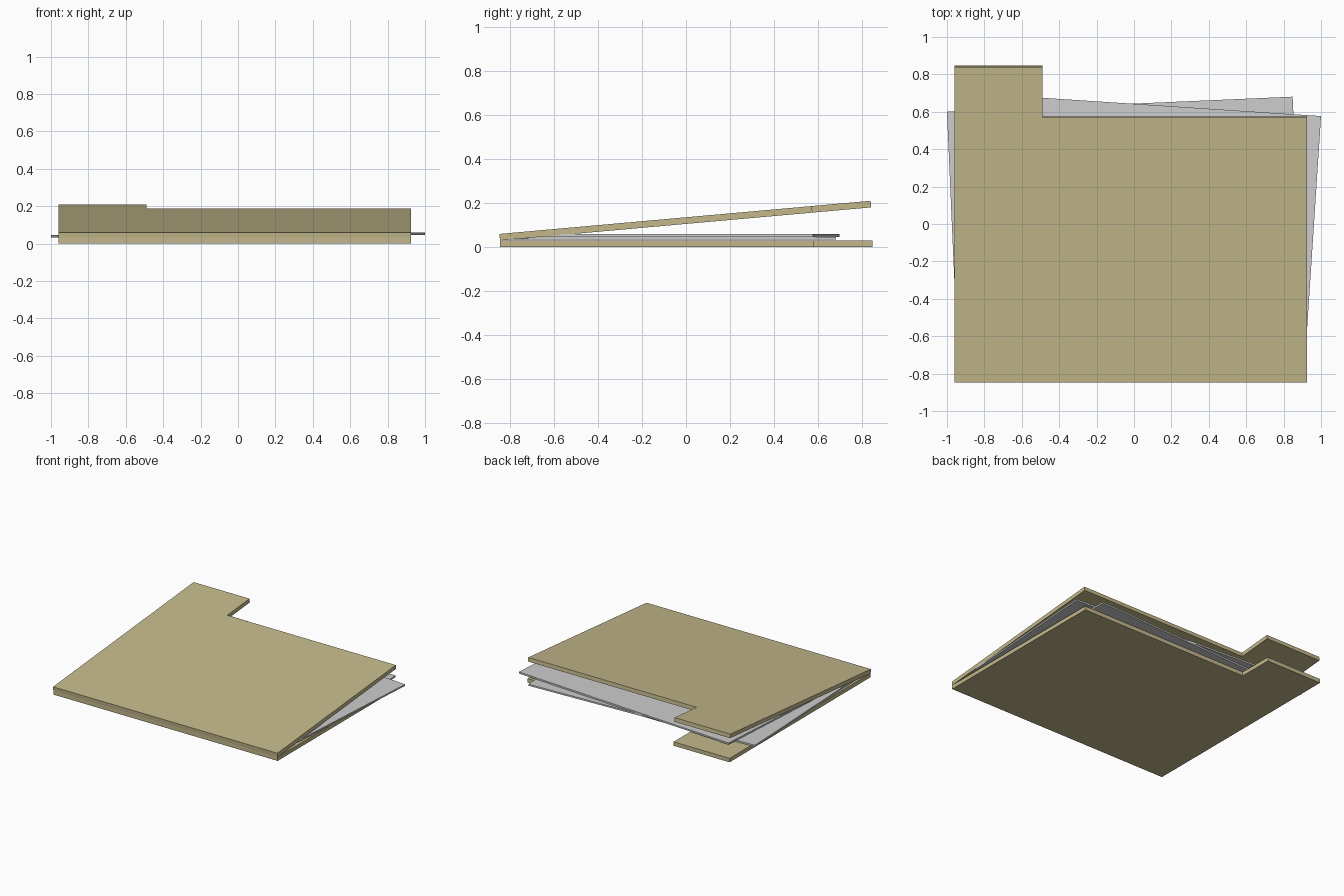
import bpy
import bmesh
import math
from mathutils import Matrix, Vector

cube = bpy.data.objects.get("Cube")
if cube:
    bpy.data.objects.remove(cube, do_unlink=True)


def make_material(name, rgb):
    mat = bpy.data.materials.new(name)
    mat.use_nodes = True
    color = (*rgb, 1.0)
    mat.diffuse_color = color
    mat.node_tree.nodes["Principled BSDF"].inputs["Base Color"].default_value = color
    return mat


def make_slab(name, outline, thickness, mat, matrix):
    """Extrude a flat outline upward and place it with a matrix."""
    bm = bmesh.new()
    base = bm.faces.new([bm.verts.new((x, y, 0)) for x, y in outline])
    top = bmesh.ops.extrude_face_region(bm, geom=[base], use_keep_orig=True)
    moved = [g for g in top["geom"] if isinstance(g, bmesh.types.BMVert)]
    bmesh.ops.translate(bm, verts=moved, vec=(0, 0, thickness))
    bmesh.ops.recalc_face_normals(bm, faces=bm.faces)
    mesh = bpy.data.meshes.new(name)
    bm.to_mesh(mesh)
    bm.free()
    mesh.materials.append(mat)
    obj = bpy.data.objects.new(name, mesh)
    bpy.context.collection.objects.link(obj)
    obj.matrix_world = matrix
    return obj


manila = make_material("manila card", (0.55, 0.48, 0.26))
paper = make_material("grey paper", (0.61, 0.61, 0.61))

# Folder covers: outline with a tab at the back, measured from the fold
FOLD_Y, CARD = -0.845, 0.03
cover = [(-0.96, 0), (0.925, 0), (0.925, 1.425),
         (-0.49, 1.425), (-0.49, 1.693), (-0.96, 1.693)]
make_slab("bottom_cover", cover, CARD, manila,
          Matrix.Translation((0, FOLD_Y, 0)))
make_slab("top_cover", cover, CARD, manila,
          Matrix.Translation((0, FOLD_Y, CARD)) @ Matrix.Rotation(math.radians(5.1), 4, "X"))

# Loose sheets: each is turned a little about one back corner
W, H, SHEET = 1.85, 1.4, 0.012
sheets = [
    ("lower_sheet", (-1.0, 0.60, 0.034), 2.5, 0.0),
    ("upper_sheet", (1.0, 0.577, 0.047), -3.75, -W),
]
for name, corner, angle, x0 in sheets:
    outline = [(x0, -H), (x0 + W, -H), (x0 + W, 0), (x0, 0)]
    make_slab(name, outline, SHEET, paper,
              Matrix.Translation(Vector(corner)) @ Matrix.Rotation(math.radians(angle), 4, "Z"))
